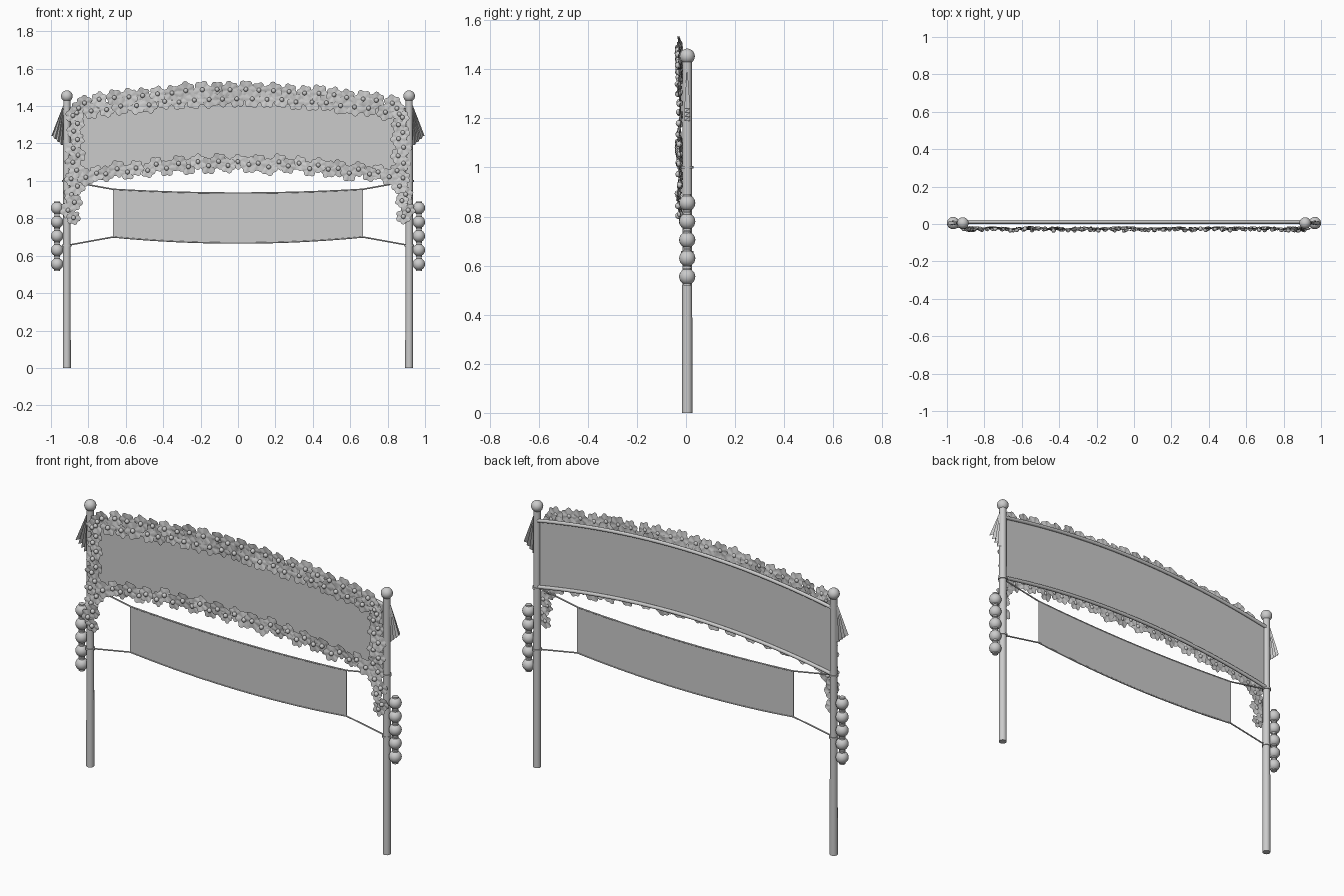
import bpy, bmesh, math, random
from mathutils import Matrix, Vector

if "Cube" in bpy.data.objects:
    bpy.data.objects.remove(bpy.data.objects["Cube"])

random.seed(4)
YC = 0.005            # depth of the posts
PX = 0.915            # post offset


def finish(name, bm, smooth=True):
    me = bpy.data.meshes.new(name)
    bm.to_mesh(me)
    bm.free()
    ob = bpy.data.objects.new(name, me)
    bpy.context.collection.objects.link(ob)
    if smooth:
        for p in me.polygons:
            p.use_smooth = True
        me.set_sharp_from_angle(angle=math.radians(40))
    return ob


def cyl(bm, x, z0, z1, r0, r1, seg=16):
    bmesh.ops.create_cone(bm, cap_ends=True, segments=seg, radius1=r0, radius2=r1, depth=z1 - z0,
                          matrix=Matrix.Translation((x, YC, (z0 + z1) / 2)))


def ball(bm, loc, r, u=20, v=12):
    bmesh.ops.create_uvsphere(bm, u_segments=u, v_segments=v, radius=r, matrix=Matrix.Translation(loc))


def tube(name, pts, r):
    cu = bpy.data.curves.new(name, 'CURVE')
    cu.dimensions = '3D'
    cu.bevel_depth = r
    cu.bevel_resolution = 2
    cu.use_fill_caps = True
    sp = cu.splines.new('POLY')
    sp.points.add(len(pts) - 1)
    for p, c in zip(sp.points, pts):
        p.co = (*c, 1)
    ob = bpy.data.objects.new(name, cu)
    bpy.context.collection.objects.link(ob)


def sheet(name, half, y, top, bottom, thick, n=24):
    """Cloth panel between two curved edges."""
    bm = bmesh.new()
    rows = []
    for i in range(n + 1):
        x = half * (2 * i / n - 1)
        rows.append((bm.verts.new((x, y, bottom(x))), bm.verts.new((x, y, top(x)))))
    for a, b in zip(rows, rows[1:]):
        bm.faces.new((a[0], b[0], b[1], a[1]))
    ob = finish(name, bm, False)
    m = ob.modifiers.new("thickness", 'SOLIDIFY')
    m.thickness = thick
    m.offset = 0


def arch_top(x): return 1.375 + 0.085 * (1 - (x / PX) ** 2)
def arch_low(x): return 1.005 + 0.085 * (1 - (x / PX) ** 2)
def sag_top(x): return 0.935 + 0.02 * (x / 0.667) ** 2
def sag_low(x): return 0.668 + 0.032 * (x / 0.667) ** 2


# Arched header panel with its two bent rods
sheet("header_panel", PX, 0.004, arch_top, arch_low, 0.006)
xs = [PX * (i / 12 - 1) for i in range(25)]
tube("header_top_rod", [(x, 0.012, arch_top(x)) for x in xs], 0.01)
tube("header_bottom_rod", [(x, 0.012, arch_low(x)) for x in xs], 0.01)

# Hanging banner and its ropes
sheet("hanging_banner", 0.667, YC, sag_top, sag_low, 0.004)
bx = [0.667 * (i / 10 - 1) for i in range(21)]
for name, f, z in (("upper_rope", sag_top, 1.0), ("lower_rope", sag_low, 0.655)):
    tube(name, [(-PX, YC, z)] + [(x, YC, f(x)) for x in bx] + [(PX, YC, z)], 0.004)

for s, side in ((-1, "left"), (1, "right")):
    # Post with ball finial and rope ties
    bm = bmesh.new()
    cyl(bm, s * PX, 0, 1.44, 0.021, 0.019)
    finish(side + "_post", bm)
    bm = bmesh.new()
    ball(bm, (s * PX, YC, 1.453), 0.031)
    finish(side + "_finial", bm)
    bm = bmesh.new()
    for z in (1.0, 0.655):
        cyl(bm, s * PX, z - 0.005, z + 0.005, 0.025, 0.025)
    finish(side + "_rope_ties", bm)

    # String of round lanterns with collars
    bm = bmesh.new()
    for i in range(5):
        z = 0.555 + 0.075 * i
        ball(bm, (s * 0.967, YC, z), 0.033)
        cyl(bm, s * 0.967, z - 0.036, z + 0.036, 0.016, 0.016)
    finish(side + "_lanterns", bm)

    # Pleated fan of ribbon hanging from the post top
    bm = bmesh.new()
    apex = bm.verts.new((s * 0.93, YC, 1.415))
    rim = []
    for i in range(9):
        t = i / 8
        rim.append(bm.verts.new((s * (0.998 - 0.07 * t), YC + (0.012 if i % 2 else -0.012),
                                 1.24 - 0.065 * t + (0.008 if i % 2 else 0))))
    for a, b in zip(rim, rim[1:]):
        bm.faces.new((apex, a, b))
    finish(side + "_ribbon_fan", bm, False)


# Flower garland: cupped petal discs with button centres
def flower(pet, but, x, z, R):
    M = (Matrix.Translation((x, -0.018 - random.uniform(0, 0.01), z))
         @ Matrix.Rotation(random.uniform(-0.16, 0.16), 4, 'X')
         @ Matrix.Rotation(random.uniform(-0.16, 0.16), 4, 'Z')
         @ Matrix.Rotation(random.uniform(0, 6.28), 4, 'Y'))
    n = 30
    c = pet.verts.new(M @ Vector((0, 0, 0)))
    inner, outer = [], []
    for i in range(n):
        a = 2 * math.pi * i / n
        w = abs(math.cos(3 * a))
        r = R * (0.68 + 0.32 * w ** 0.7)
        d = (math.cos(a), math.sin(a))
        inner.append(pet.verts.new(M @ Vector((d[0] * R * .5, -0.003 * w, d[1] * R * .5))))
        outer.append(pet.verts.new(M @ Vector((d[0] * r, 0.002 - 0.006 * w, d[1] * r))))
    for i in range(n):
        j = (i + 1) % n
        pet.faces.new((c, inner[i], inner[j]))
        pet.faces.new((inner[i], outer[i], outer[j], inner[j]))
    ball(but, M @ Vector((0, -0.006, 0)), 0.0125, 10, 6)


def garland(name, spots):
    pet, but = bmesh.new(), bmesh.new()
    for x, z, R in spots:
        flower(pet, but, x + random.uniform(-.006, .006), z + random.uniform(-.006, .006), R)
    finish(name + "_petals", pet)
    finish(name + "_buttons", but)


top = []
for i in range(45):
    x = -0.86 + 1.72 * i / 44
    top.append((x, arch_top(x) + (0.026 if i % 2 else -0.026), random.uniform(0.043, 0.052)))
garland("top_garland", top)

low = []
for i in range(31):
    x = -0.81 + 1.62 * i / 30
    low.append((x, arch_low(x) + (0.012 if i % 2 else -0.008), random.uniform(0.042, 0.05)))
garland("bottom_garland", low)

for s, side in ((-1, "left"), (1, "right")):
    pts = []
    for i in range(15):
        z = 0.805 + 0.58 * i / 14
        x = 0.895 - 0.025 * min(1, (z - 0.8) / 0.25)
        pts.append((s * (x + (0.014 if i % 2 else -0.014)), z, random.uniform(0.038, 0.046)))
    garland(side + "_side_garland", pts)
